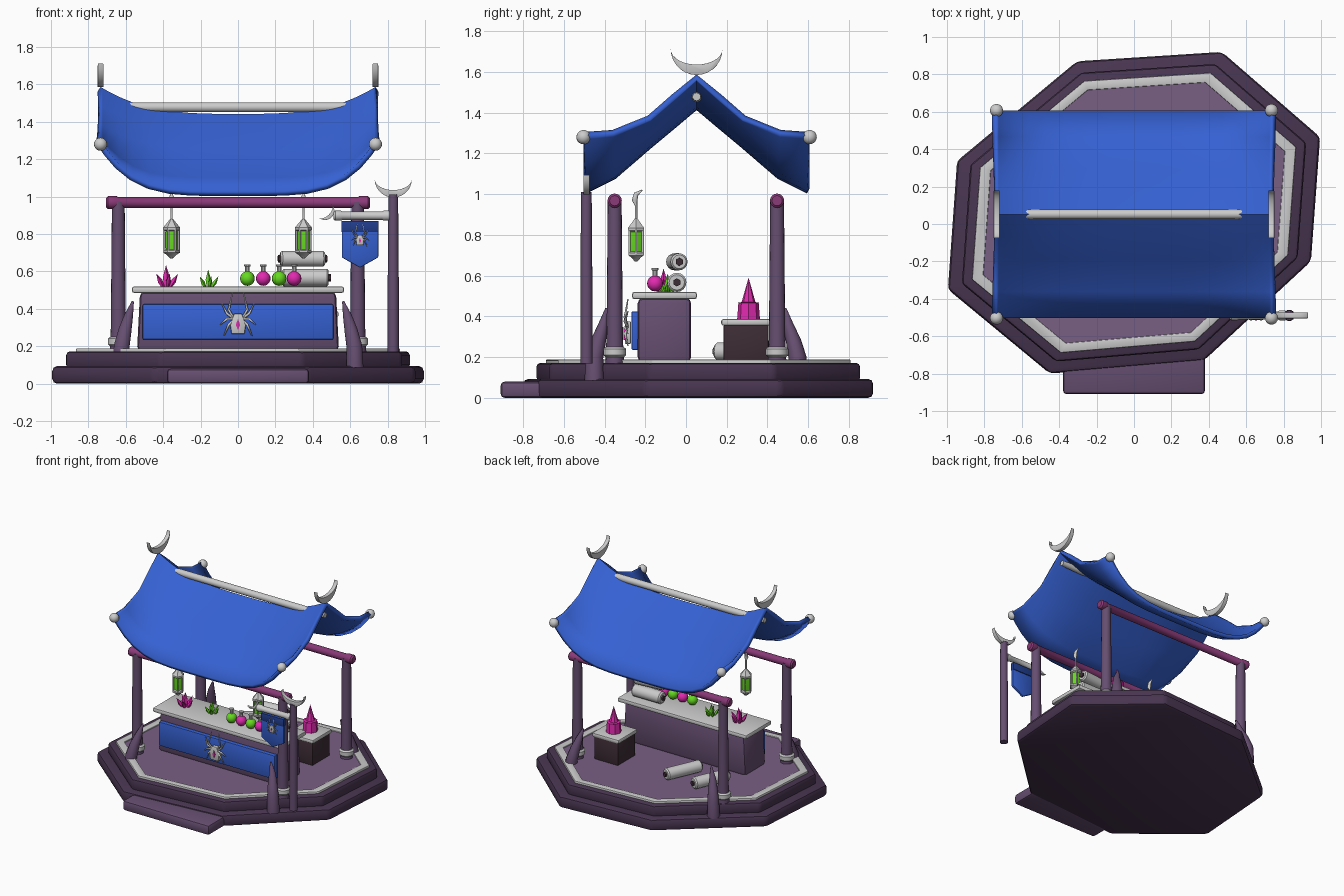
import bpy, bmesh, math
from math import pi, sin, cos
from mathutils import Vector

if "Cube" in bpy.data.objects:
    bpy.data.objects.remove(bpy.data.objects["Cube"])

COL = {'dark': (.29, .22, .32), 'floor': (.47, .37, .51), 'purple': (.40, .31, .44), 'beam': (.54, .24, .47),
       'blue': (.22, .38, .82), 'navy': (.15, .25, .55), 'green': (.40, .85, .15), 'pink': (.88, .18, .68),
       'brown': (.25, .19, .22), 'grey': None}
MATS = {}

def paint(ob, col):
    if COL[col]:
        if col not in MATS:
            MATS[col] = bpy.data.materials.new(col)
            MATS[col].diffuse_color = tuple(c ** 2.2 for c in COL[col]) + (1,)
        ob.data.materials.append(MATS[col])

def make(name, bm, col, loc=(0, 0, 0), rot=(0, 0, 0), bevel=0, angle=35):
    bmesh.ops.remove_doubles(bm, verts=bm.verts, dist=1e-5)
    bmesh.ops.recalc_face_normals(bm, faces=bm.faces)
    if bevel:
        edges = [e for e in bm.edges if len(e.link_faces) == 2 and e.calc_face_angle() > .5]
        bmesh.ops.bevel(bm, geom=edges, offset=bevel, segments=2, profile=.5, affect='EDGES', clamp_overlap=True)
    me = bpy.data.meshes.new(name)
    bm.to_mesh(me)
    bm.free()
    for p in me.polygons:
        p.use_smooth = True
    me.set_sharp_from_angle(angle=math.radians(angle))
    ob = bpy.data.objects.new(name, me)
    bpy.context.collection.objects.link(ob)
    ob.location, ob.rotation_euler = loc, rot
    paint(ob, col)
    return ob

def lathe(name, prof, col, loc, rot=(0, 0, 0), n=16):
    bm = bmesh.new()
    rings = [[bm.verts.new((r * cos(2 * pi * i / n), r * sin(2 * pi * i / n), z)) for i in range(n)] for r, z in prof]
    for a, b in zip(rings, rings[1:]):
        for i in range(n):
            bm.faces.new((a[i], a[(i + 1) % n], b[(i + 1) % n], b[i]))
    for ring, (r, z) in ((rings[0], prof[0]), (rings[-1], prof[-1])):
        if r > 0:
            bm.faces.new(ring)
    return make(name, bm, col, loc, rot)

def box(name, x, y, z, col, bevel=.01, taper=1):
    bm = bmesh.new()
    bmesh.ops.create_cube(bm, size=1)
    for v in bm.verts:
        t = taper if v.co.z > 0 else 1
        v.co = Vector((v.co.x * (x[1] - x[0]) * t, v.co.y * (y[1] - y[0]), v.co.z * (z[1] - z[0])))
    return make(name, bm, col, [sum(a) / 2 for a in (x, y, z)], bevel=bevel)

def prism(name, pts, depth, col, loc, rot=(0, 0, 0), bevel=.005):
    # outline in xz, extruded along y
    bm = bmesh.new()
    a, b = [[bm.verts.new((x, s * depth / 2, z)) for x, z in pts] for s in (-1, 1)]
    bm.faces.new(a)
    bm.faces.new(b)
    for i in range(len(a)):
        j = (i + 1) % len(a)
        bm.faces.new((a[i], a[j], b[j], b[i]))
    return make(name, bm, col, loc, rot, bevel)

def tube(name, pts, radii, col, n=3):
    cu = bpy.data.curves.new(name, 'CURVE')
    cu.dimensions, cu.bevel_depth, cu.bevel_resolution, cu.use_fill_caps = '3D', 1, n, True
    sp = cu.splines.new('POLY')
    sp.points.add(len(pts) - 1)
    for p, co, r in zip(sp.points, pts, radii):
        p.co, p.radius = (*co, 1), r
    sp.use_smooth = True
    ob = bpy.data.objects.new(name, cu)
    bpy.context.collection.objects.link(ob)
    paint(ob, col)

def crescent(name, r, loc, rot, depth=.03):
    n = 14
    outer = [(r * cos(pi + pi * i / n), r * sin(pi + pi * i / n)) for i in range(n + 1)]
    inner = [(r * cos(-pi * i / n), .6 * r * sin(-pi * i / n)) for i in range(1, n)]
    prism(name, outer + inner, depth, 'grey', loc, rot)

def ball(r, z=0, n=10):
    return [(r * sin(pi * i / n), z - r * cos(pi * i / n)) for i in range(n + 1)]

# Octagonal platform
OCT = [(-.305, .87), (.47, .92), (.995, .465), (.946, -.2), (.374, -.73), (-.45, -.8), (-.995, -.35), (-.946, .337)]

def slab(name, s, z0, z1, col, bevel, inner=None):
    bm = bmesh.new()
    ring = lambda k, z: [bm.verts.new((x * k, .06 + (y - .06) * k, z)) for x, y in OCT]
    loops = [ring(s, z0), ring(s, z1)]
    if inner:
        loops += [ring(inner, z1), ring(inner, z0), loops[0]]
    else:
        for l in loops:
            bm.faces.new(l)
    for a, b in zip(loops, loops[1:]):
        for i in range(8):
            j = (i + 1) % 8
            bm.faces.new((a[i], a[j], b[j], b[i]))
    make(name, bm, col, bevel=bevel)

slab('platform_lower', 1, 0, .093, 'dark', .025)
slab('platform_upper', .925, .08, .172, 'dark', .02)
slab('platform_trim', .87, .16, .188, 'grey', .005, .81)
slab('platform_floor', .815, .16, .18, 'floor', 0)
box('entry_step', (-.38, .38), (-.91, -.6), (0, .08), 'purple', .02)

# Posts, rings, horns and beams
for y, yn, horn in ((-.35, 'front', -1), (.447, 'back', 1)):
    for s, xn in ((-1, 'left'), (1, 'right')):
        lathe(f'{yn}_{xn}_post', [(.046, .17), (.04, .3), (.034, .97)], 'purple', (s * .64, y, 0))
        lathe(f'{yn}_{xn}_post_ring', [(.045, .2), (.056, .21), (.056, .24), (.045, .25)], 'grey', (s * .64, y, 0))
        b = y + horn * .1
        pts = [(s * .625, b, .085), (s * .622, b, .2), (s * .605, b - horn * .02, .28),
               (s * .585, b - horn * .045, .36), (s * .562, b - horn * .06, .44)]
        tube(f'{yn}_{xn}_horn', pts, (.048, .044, .037, .025, .006), 'purple')
    lathe(f'{yn}_beam', [(.025, -.705), (.035, -.695), (.035, -.65), (.029, -.64), (.029, .64), (.035, .65),
                         (.035, .695), (.025, .705)], 'beam', (0, y, .968), (0, pi / 2, 0))

# Sagging cloth roof: distance from ridge, edge height, sag at centre
PROF = [(0, 1.587, .145), (.12, 1.49, .14), (.24, 1.385, .135), (.414, 1.315, .215), (.555, 1.305, .275)]
rows = [(.052 - d, z, s) for d, z, s in reversed(PROF)] + [(.052 + d, z, s) for d, z, s in PROF[1:]]
bm = bmesh.new()
xs = [.735 * sin(pi / 2 * i / 9) for i in range(-9, 10)]
grid = [[bm.verts.new((x, y, z - s * (1 - (abs(x) / .735) ** (4.5 if s > .2 else 3.2)))) for x in xs] for y, z, s in rows]
for a, b in zip(grid, grid[1:]):
    for i in range(len(xs) - 1):
        bm.faces.new((a[i], a[i + 1], b[i + 1], b[i]))
roof = make('roof_cloth', bm, 'blue', angle=45)
sol = roof.modifiers.new('thickness', 'SOLIDIFY')
sol.thickness, sol.offset = .03, -1
lathe('ridge_pole', [(.02, -.73), (.026, -.55), (.026, .55), (.02, .73)], 'grey', (0, .052, 1.478), (0, pi / 2, 0))
for s in (-1, 1):
    crescent('roof_crescent', .127, (s * .735, .052, 1.712), (0, 0, pi / 2))
    for y in (-.503, .607):
        lathe('roof_corner_ball', ball(.035), 'grey', (s * .735, y, 1.28))

# Counter
box('counter_body', (-.54, .54), (-.237, .025), (.175, .49), 'purple', .025, .97)
box('counter_top', (-.567, .567), (-.265, .054), (.485, .52), 'grey', .012)
box('counter_panel', (-.51, .51), (-.268, -.23), (.235, .425), 'blue', .008)

# Spider emblems
def spider(x, y, z, k):
    prism('spider_body', [(x * k, z * k) for x, z in ((-.035, -.05), (.035, -.05), (.042, .0), (.03, .035), (.02, .06),
          (-.02, .06), (-.03, .035), (-.042, 0))], .03 * k, 'grey', (x, y, z), bevel=.006 * k)
    prism('spider_gem', [(0, -.03 * k), (.012 * k, 0), (0, .03 * k), (-.012 * k, 0)], .01 * k, 'pink',
          (x, y - .016 * k, z), bevel=0)
    for s in (-1, 1):
        for mid, end in (((.05, .08), (.03, .17)), ((.06, .06), (.085, .11)), ((.06, .03), (.095, .0)), ((.05, -.0), (.075, -.06))):
            tube('spider_leg', [(x + s * px * k, y - d * k, z + pz * k) for px, pz, d in
                 ((.02, .03, 0), (*mid, .015), (*end, 0))], (.007 * k, .007 * k, .003 * k), 'grey', 1)

spider(0, -.285, .315, 1)

# Sign post with banner
lathe('sign_post', [(.03, .17), (.03, .5), (.026, 1.01)], 'purple', (.83, -.489, 0))
crescent('sign_crescent', .1, (.83, -.489, 1.095), (0, 0, 0))
lathe('sign_arm', [(.018, .51), (.027, .52), (.027, .55), (.022, .56), (.022, .77), (.027, .78), (.027, .81)], 'grey',
      (0, -.489, .898), (0, pi / 2, 0))
crescent('sign_arm_hook', .05, (.465, -.489, .925), (0, -pi / 4, 0), .02)
prism('banner', [(.555, .87), (.75, .87), (.75, .675), (.652, .62), (.555, .675)], .02, 'blue', (0, -.489, 0))
box('banner_fold', (.553, .752), (-.505, -.473), (.81, .87), 'navy', .005)
spider(.652, -.505, .765, .5)

# Hanging lanterns
for x in (-.355, .35):
    p = (x, -.245, 0)
    lathe('lantern_glass', [(.03, .705), (.034, .77), (.03, .83)], 'green', p, n=6)
    lathe('lantern_cap', [(.036, .815), (.046, .822), (.046, .834), (.02, .865), (.008, .88)], 'grey', p, n=6)
    lathe('lantern_foot', [(.008, .67), (.028, .69), (.044, .7), (.044, .712), (.034, .718)], 'grey', p, n=6)
    for i in range(6):
        a = pi * i / 3
        q = (x + .038 * cos(a), -.245 + .038 * sin(a))
        tube('lantern_bar', [(*q, .705), (*q, .825)], (.006, .006), 'grey', 1)
    tube('lantern_hook', [(x, -.245, .87), (x, -.245, .945), (x, -.252, .97), (x, -.245, 1.0), (x, -.215, 1.02)],
         (.006, .006, .014, .012, .003), 'grey', 2)

# Rolled scrolls with dark cores
def roll(name, loc, length, r, az):
    h = length / 2
    rot = (0, pi / 2, az)
    lathe(name, [(r * .8, -h), (r, -h + .01), (r, h - .01), (r * .8, h)], 'grey', loc, rot)
    lathe(name + '_core', [(.02, -h - .012), (.02, h + .012)], 'brown', loc, rot, 6)

roll('counter_scroll_lower', (.36, -.045, .567), .25, .047, 0)
roll('counter_scroll_upper', (.345, -.045, .668), .24, .042, .1)
roll('floor_scroll_inner', (-.17, .28, .228), .29, .045, 1.15)
roll('floor_scroll_outer', (-.42, .29, .228), .29, .045, 1.15)

# Potion bottles
for i, x in enumerate((.05, .135, .22, .3)):
    lathe('bottle', ball(.039, .562), ('green', 'pink')[i % 2], (x, -.152, 0))
    lathe('bottle_neck', [(.013, .59), (.012, .625), (.017, .628), (.017, .637)], 'grey', (x, -.152, 0), n=10)

# Crystal clusters
def cluster(name, col, x, y, z, k):
    for i in range(6):
        a, t = pi * i / 2.5, 0 if i == 5 else .55
        h = k * (1 if i == 5 else .72)
        lathe(name, [(.1 * h, 0), (.17 * h, .45 * h), (0, h)], col,
              (x + t * .035 * cos(a), y + t * .035 * sin(a), z), (0, t, a), 5)

cluster('pink_crystal', 'pink', -.385, -.11, .515, .12)
cluster('green_crystal', 'green', -.16, -.09, .515, .095)

# Chest with large crystal
box('chest_body', (.315, .525), (.185, .405), (.175, .36), 'brown', .008)
box('chest_lid', (.303, .537), (.173, .415), (.355, .387), 'grey', .01)
lathe('chest_crystal', [(.056, .385), (.05, .465), (.052, .467), (.034, .47), (0, .59)], 'pink', (.42, .307, 0), n=8)

for m in bpy.data.materials:
    if m.users and not m.is_grease_pencil:
        m.use_nodes = True
        m.node_tree.nodes["Principled BSDF"].inputs["Base Color"].default_value = m.diffuse_color
